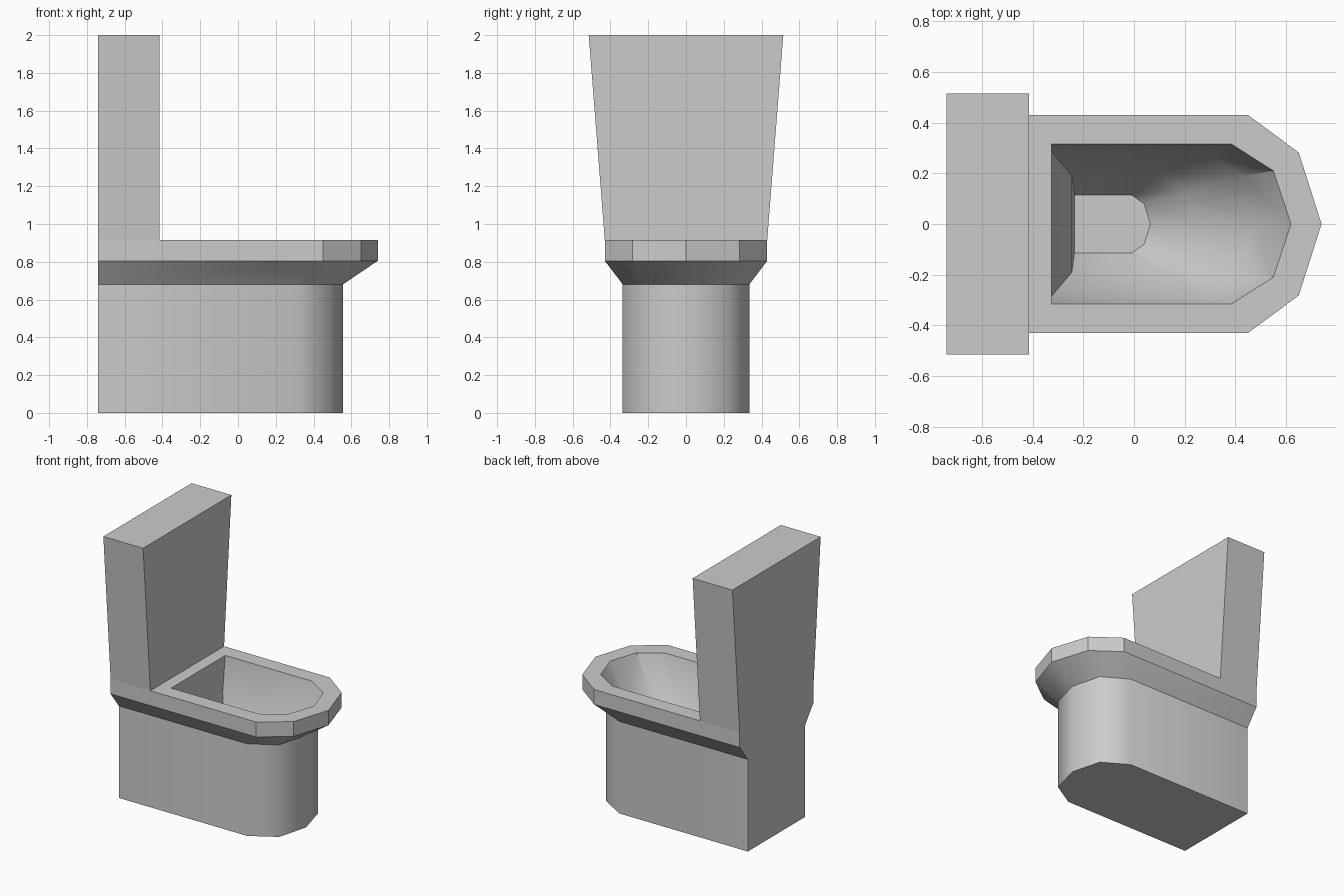
import bpy, math

if "Cube" in bpy.data.objects:
    bpy.data.objects.remove(bpy.data.objects["Cube"])


def outline(back, w, x1, x2, y2, tip):
    """Plan shape: straight back and sides, faceted round nose."""
    return [(back, -w), (x1, -w), (x2, -y2), (tip, 0), (x2, y2), (x1, w), (back, w)]


def box_plan(x0, x1, w):
    return [(x0, -w), (x1, -w), (x1, w), (x0, w)]


def loft(name, rings, cap_first=False, cap_last=False, angle=35):
    """Skin a list of (plan, z) rings, optionally closing the ends."""
    n = len(rings[0][0])
    verts = [(x, y, z) for plan, z in rings for x, y in plan]
    faces = []
    for r in range(len(rings) - 1):
        a, b = r * n, (r + 1) * n
        for i in range(n):
            j = (i + 1) % n
            faces.append((a + i, a + j, b + j, b + i))
    if cap_first:
        faces.append(tuple(reversed(range(n))))
    if cap_last:
        faces.append(tuple(range(len(verts) - n, len(verts))))
    mesh = bpy.data.meshes.new(name)
    mesh.from_pydata(verts, [], faces)
    mesh.update()
    obj = bpy.data.objects.new(name, mesh)
    bpy.context.collection.objects.link(obj)
    bpy.ops.object.select_all(action='DESELECT')
    obj.select_set(True)
    bpy.context.view_layer.objects.active = obj
    bpy.ops.object.shade_smooth_by_angle(angle=math.radians(angle))
    return obj


BACK = -0.74
foot = outline(BACK, 0.335, 0.31, 0.495, 0.225, 0.555)
rim = (0.43, 0.45, 0.65, 0.282, 0.74)

# pedestal
loft("pedestal", [(foot, 0), (foot, 0.68)], cap_first=True, angle=50)

# flared underside and rim band
rim_full = outline(BACK, *rim)
loft("rim", [(foot, 0.68), (rim_full, 0.805), (rim_full, 0.915)])

# rim top and sunken bowl
loft("bowl", [
    (outline(-0.415, *rim), 0.915),
    (outline(-0.325, 0.315, 0.385, 0.55, 0.21, 0.62), 0.915),
    (outline(-0.325, 0.285, 0.28, 0.42, 0.19, 0.48), 0.65),
    (outline(-0.245, 0.19, 0.12, 0.205, 0.127, 0.25), 0.45),
    (outline(-0.235, 0.115, -0.01, 0.04, 0.08, 0.065), 0.30),
], cap_last=True)

# tank, widening towards the top
loft("tank", [
    (box_plan(BACK, -0.415, 0.43), 0.915),
    (box_plan(BACK, -0.415, 0.515), 2.0),
], cap_last=True)
